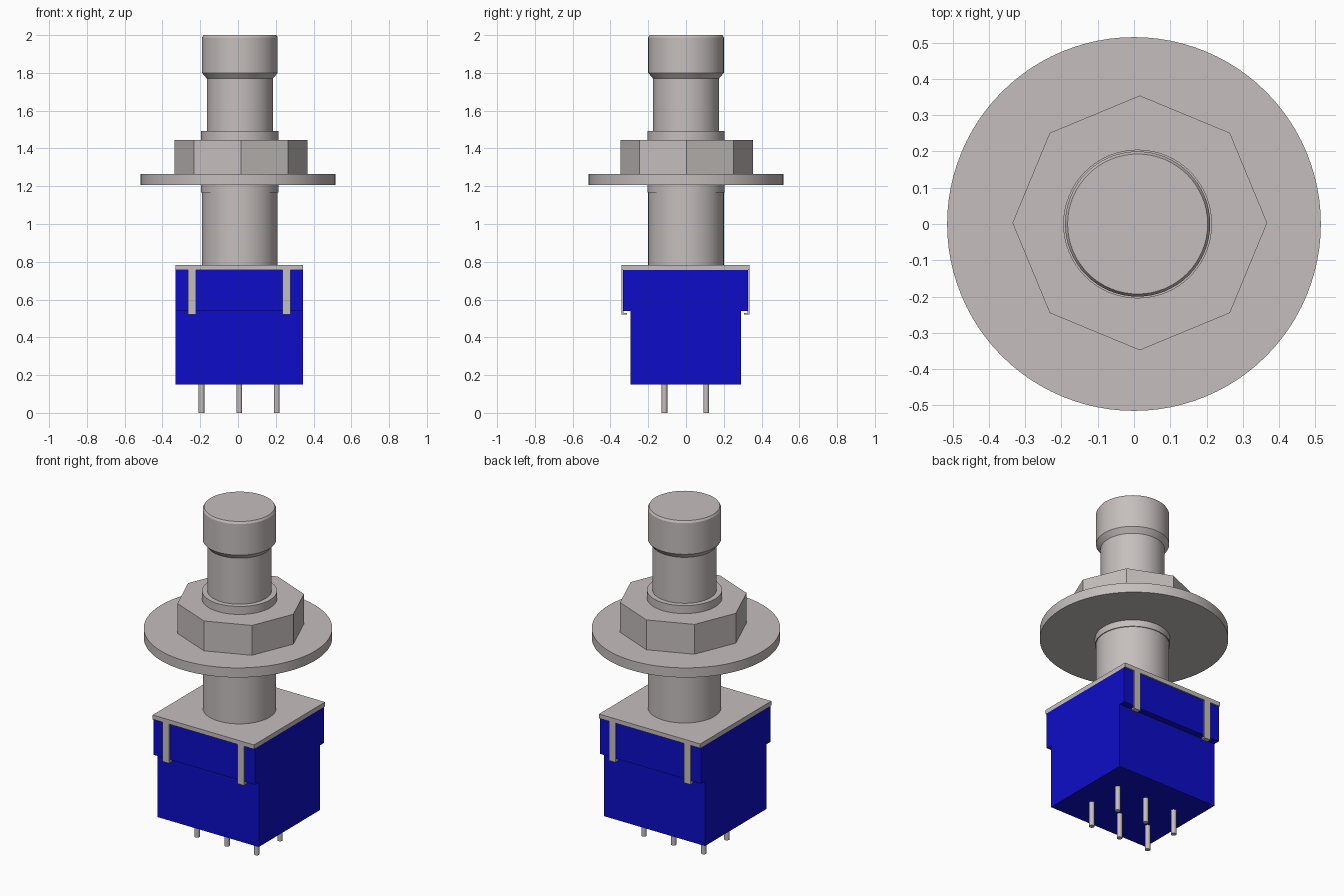
import bpy, bmesh, math

cube = bpy.data.objects.get("Cube")
if cube:
    bpy.data.objects.remove(cube, do_unlink=True)


def material(name, rgb, metallic=0.0):
    m = bpy.data.materials.new(name)
    m.use_nodes = True
    m.diffuse_color = (*rgb, 1)
    m.node_tree.nodes["Principled BSDF"].inputs["Base Color"].default_value = (*rgb, 1)
    return m


METAL = material("warm grey metal", (0.56, 0.52, 0.51))
BLUE = material("blue plastic", (0.004, 0.004, 0.58))
CX, CY = 0.01, 0.0   # axis of the bushing and plunger


def finish(name, bm, mat, smooth=False):
    bmesh.ops.recalc_face_normals(bm, faces=bm.faces)
    me = bpy.data.meshes.new(name)
    bm.to_mesh(me)
    bm.free()
    me.materials.append(mat)
    ob = bpy.data.objects.new(name, me)
    bpy.context.collection.objects.link(ob)
    if smooth:
        bpy.ops.object.select_all(action='DESELECT')
        ob.select_set(True)
        bpy.context.view_layer.objects.active = ob
        bpy.ops.object.shade_smooth_by_angle(angle=math.radians(30))
    return ob


def box(name, x, y, z, mat):
    """Box from (min, max) ranges on each axis."""
    bm = bmesh.new()
    bmesh.ops.create_cube(bm, size=1)
    for v in bm.verts:
        v.co = [r[0] if c < 0 else r[1] for c, r in zip(v.co, (x, y, z))]
    return finish(name, bm, mat)


def turned(name, profile, mat, cx=CX, cy=CY, sides=64, smooth=True):
    """Closed solid turned from (radius, height) points, bottom to top."""
    bm = bmesh.new()
    rings = [[bm.verts.new((cx + r * math.cos(2 * math.pi * i / sides),
                            cy + r * math.sin(2 * math.pi * i / sides), z))
              for i in range(sides)] for r, z in profile]
    for a, b in zip(rings, rings[1:]):
        for i in range(sides):
            j = (i + 1) % sides
            bm.faces.new((a[i], a[j], b[j], b[i]))
    bm.faces.new(rings[0][::-1])
    bm.faces.new(rings[-1])
    return finish(name, bm, mat, smooth)


# Housing: narrow lower block and deeper upper block
BX = (-0.33, 0.345)
box("lower_housing", BX, (-0.295, 0.29), (0.15, 0.54), BLUE)
box("upper_housing", BX, (-0.333, 0.328), (0.54, 0.757), BLUE)

# Cover plate with four hooked retaining clips
box("cover_plate", BX, (-0.341, 0.336), (0.757, 0.783), METAL)
for x, side in ((-0.243, "right"), (0.257, "left")):
    xr = (x - 0.021, x + 0.021)
    for end, y, s in (("front", -0.341, 1), ("back", 0.336, -1)):
        box(f"clip_{end}_{side}", xr, sorted((y, y + s * 0.01)), (0.52, 0.757), METAL)
        box(f"clip_hook_{end}_{side}", xr, sorted((y, y + s * 0.028)), (0.52, 0.53), METAL)

# Bushing, sleeve, washer and eight-sided nut
turned("bushing", [(0.2, 0.783), (0.2, 1.2)], METAL)
turned("sleeve", [(0.205, 1.167), (0.205, 1.493)], METAL)
turned("washer", [(0.515, 1.207), (0.515, 1.265)], METAL, cx=0, sides=96)
turned("nut", [(0.351, 1.265), (0.351, 1.445)], METAL, cx=0.016, cy=0.003,
       sides=8, smooth=False)

# Plunger stem and cap with undercut and bevelled rim
turned("plunger_stem", [(0.175, 1.49), (0.175, 1.78)], METAL)
turned("plunger_cap", [(0.175, 1.77), (0.2, 1.8), (0.2, 1.988), (0.193, 2.0)], METAL)

# Two rows of three terminal pins
for row, y in (("front", -0.114), ("back", 0.107)):
    for side, x in (("right", -0.193), ("middle", 0.007), ("left", 0.205)):
        turned(f"pin_{row}_{side}", [(0.015, 0), (0.015, 0.16)], METAL, x, y, sides=16)
